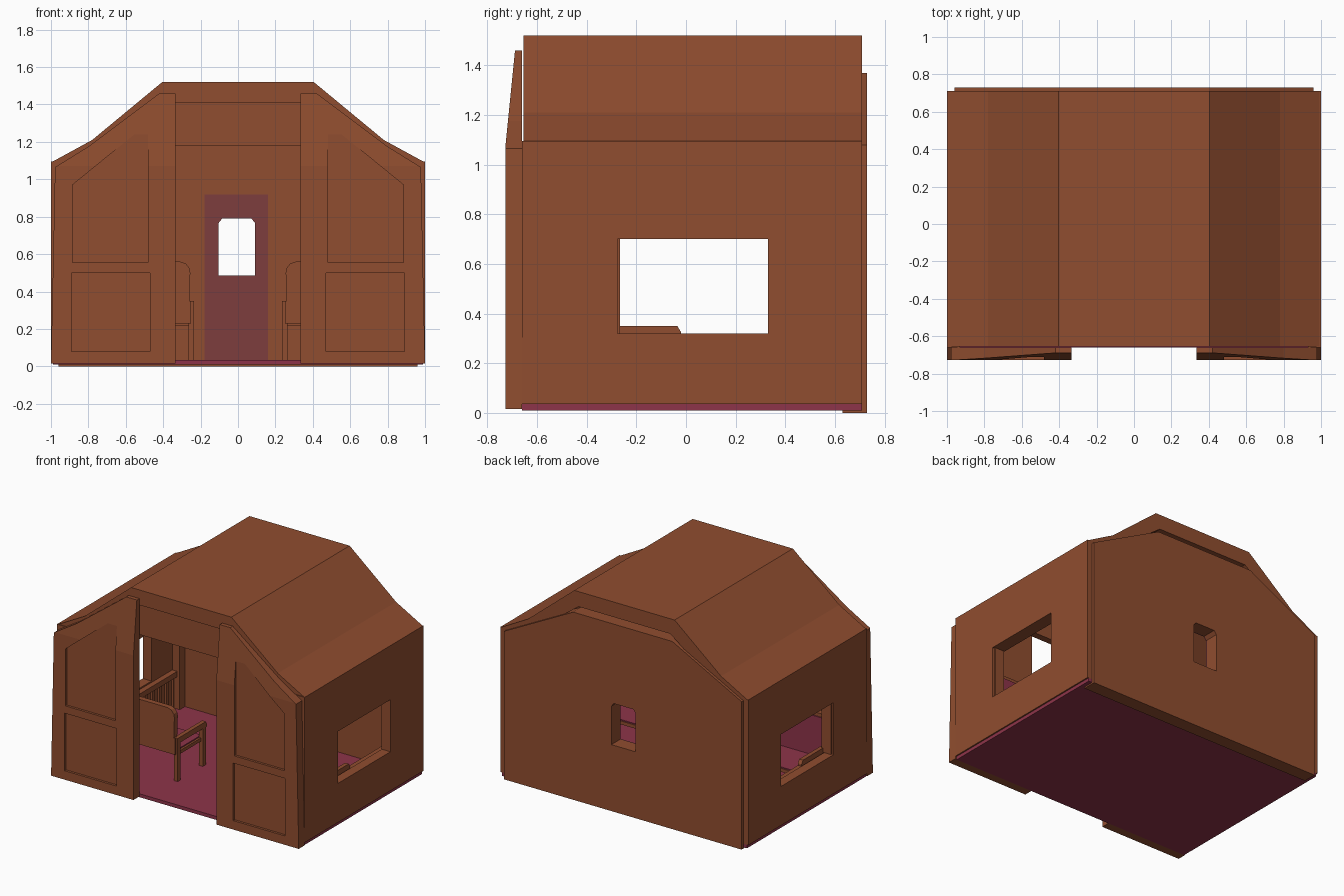
import bpy, bmesh

cube = bpy.data.objects.get("Cube")
if cube:
    bpy.data.objects.remove(cube, do_unlink=True)


def material(name, rgb):
    m = bpy.data.materials.new(name)
    m.use_nodes = True
    m.diffuse_color = (*rgb, 1)
    m.node_tree.nodes["Principled BSDF"].inputs["Base Color"].default_value = (*rgb, 1)
    return m


brown = material("brown wood", (0.28, 0.075, 0.029))
plum = material("plum floor and cushion", (0.27, 0.034, 0.067))
mauve = material("mauve panel", (0.205, 0.048, 0.048))


def prism(name, outline, lo, hi, mat=brown, axis="y"):
    """Extrude an outline between lo and hi along y (x,z points) or x (y,z points)."""
    place = (lambda p, d: (p[0], d, p[1])) if axis == "y" else (lambda p, d: (d, p[0], p[1]))
    bm = bmesh.new()
    face = bm.faces.new([bm.verts.new(place(p, lo)) for p in outline])
    ext = bmesh.ops.extrude_face_region(bm, geom=[face])
    for v in ext["geom"]:
        if isinstance(v, bmesh.types.BMVert):
            v.co["xyz".index(axis)] = hi
    bmesh.ops.recalc_face_normals(bm, faces=bm.faces)
    mesh = bpy.data.meshes.new(name)
    bm.to_mesh(mesh)
    bm.free()
    mesh.materials.append(mat)
    ob = bpy.data.objects.new(name, mesh)
    bpy.context.collection.objects.link(ob)
    return ob


def box(name, x, y, z, mat=brown):
    return prism(name, [(x[0], z[0]), (x[1], z[0]), (x[1], z[1]), (x[0], z[1])], *y, mat)


def cut(targets, cutter):
    """Subtract the cutter from every target, then discard it."""
    for ob in targets:
        mod = ob.modifiers.new("cut", "BOOLEAN")
        mod.operation, mod.solver, mod.object = "DIFFERENCE", "EXACT", cutter
        bpy.context.view_layer.update()
        deps = bpy.context.evaluated_depsgraph_get()
        mesh = bpy.data.meshes.new_from_object(ob.evaluated_get(deps))
        ob.modifiers.clear()
        ob.data = mesh
    bpy.data.objects.remove(cutter, do_unlink=True)


def mirrored(half):
    return half + [(-x, z) for x, z in reversed(half)]


# Floor
box("floor", (-0.99, 0.99), (-0.66, 0.71), (0.01, 0.035), plum)

# Gambrel roof shell
outer = mirrored([(1.0, 1.09), (0.78, 1.21), (0.405, 1.52)])
inner = mirrored([(0.93, 1.04), (0.75, 1.13), (0.37, 1.41)])
prism("roof", outer + inner[::-1], -0.655, 0.71)

# Back wall with inner panel and chamfered window
back = prism("back_wall", mirrored([(0.96, 0.0), (0.96, 1.08), (0.40, 1.37)]), 0.63, 0.73)
panel = box("back_inner_panel", (-0.18, 0.16), (0.622, 0.63), (0.035, 0.92), mauve)
window = [(-0.105, 0.485), (0.092, 0.485), (0.092, 0.765), (0.072, 0.79),
          (-0.085, 0.79), (-0.105, 0.765)]
cut([back, panel], prism("window_cutter", window, 0.5, 0.9))

# Beam over the entrance
box("entrance_beam", (-0.40, 0.40), (-0.63, -0.58), (1.18, 1.415))


def tilt_door(ob):
    """Lean the front face back above the eaves and taper the outer edge."""
    bm = bmesh.new()
    bm.from_mesh(ob.data)
    bmesh.ops.bisect_plane(bm, geom=bm.verts[:] + bm.edges[:] + bm.faces[:],
                           plane_co=(0, 0, 1.07), plane_no=(0, 0, 1))
    for v in bm.verts:
        if v.co.y < -0.7 and v.co.z > 1.07:
            v.co.y += 0.1 * (v.co.z - 1.07)
    bm.to_mesh(ob.data)
    bm.free()


for s, side in ((1, "left"), (-1, "right")):
    flip = lambda pts: [(s * x, z) for x, z in pts]
    span = lambda a, b: tuple(sorted((s * a, s * b)))

    # Side wall with window opening
    wall = box(side + "_wall", span(0.93, 1.0), (-0.66, 0.71), (0.035, 1.095))
    cut([wall], box("cutter", span(0.8, 1.1), (-0.275, 0.33), (0.32, 0.70)))
    box(side + "_window_jamb", span(0.91, 0.985), (-0.28, -0.265), (0.32, 0.70))
    box(side + "_window_head", span(0.905, 0.93), (-0.32, 0.38), (0.70, 0.74))

    # Wainscot rail and battens below the window
    box(side + "_wall_rail", span(0.89, 0.93), (-0.6, 0.6), (0.27, 0.31))
    for i in range(7):
        y = 0.08 + 0.08 * i
        box(f"{side}_batten_{i}", span(0.915, 0.93), (y, y + 0.03), (0.035, 0.27))
    box(side + "_corner_post", span(0.87, 0.93), (0.57, 0.63), (0.035, 1.05))

    # Front door slab with two recessed panels
    door = prism(side + "_front_panel", flip([
        (0.335, 0.015), (1.0, 0.015), (0.978, 1.065), (0.80, 1.175),
        (0.42, 1.46), (0.335, 1.46)]), -0.728, -0.66)
    tilt_door(door)
    recesses = ([(0.47, 0.08), (0.89, 0.08), (0.89, 0.50), (0.47, 0.50)],
                [(0.48, 0.555), (0.885, 0.555), (0.885, 0.97), (0.48, 1.30)])
    for r in recesses:
        cut([door], prism("cutter", flip(r), -0.8, -0.711))

    # Bench facing the rear, with rounded backrest shoulder
    prism(side + "_bench_back", flip([
        (0.25, 0.23), (0.92, 0.23), (0.92, 0.56), (0.31, 0.56), (0.28, 0.55),
        (0.26, 0.525), (0.255, 0.50), (0.26, 0.35), (0.25, 0.35)]), -0.37, -0.33)
    box(side + "_back_cushion", span(0.29, 0.92), (-0.33, -0.322), (0.245, 0.535), plum)
    box(side + "_bench_seat", span(0.25, 0.92), (-0.34, -0.04), (0.215, 0.24))
    box(side + "_seat_cushion", span(0.265, 0.92), (-0.32, -0.045), (0.24, 0.248), plum)
    for name, a, b in (("inner", 0.235, 0.265), ("outer", 0.89, 0.92)):
        arm = [(-0.36, 0.31), (-0.02, 0.31), (-0.02, 0.325), (-0.035, 0.35), (-0.36, 0.35)]
        prism(f"{side}_bench_{name}_arm", arm, *span(a, b), brown, "x")
        for part, y in (("rear", -0.36), ("front", -0.07)):
            box(f"{side}_bench_{name}_{part}_leg", span(a, b), (y, y + 0.035), (0.035, 0.32))
